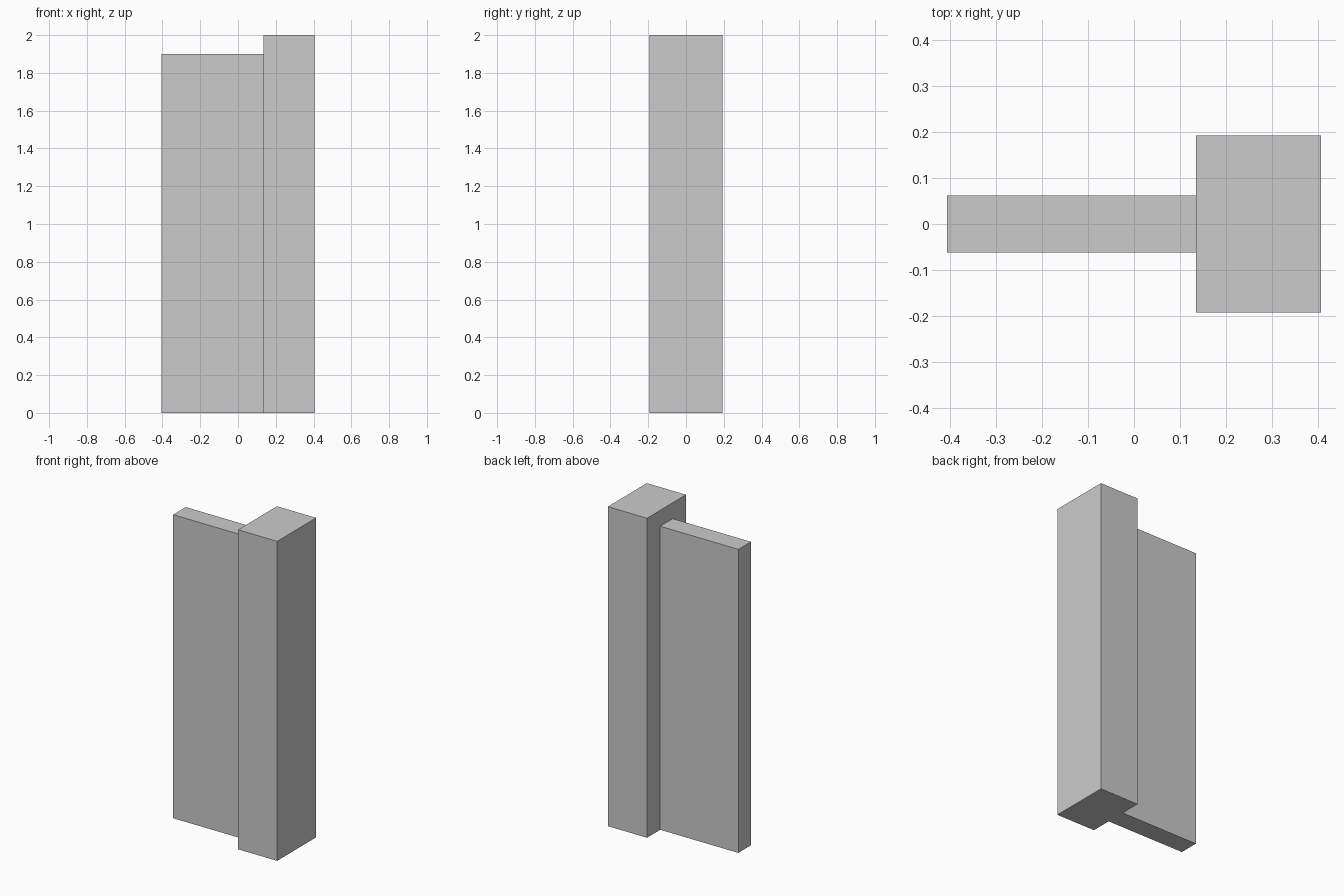
import bpy
import bmesh
import math

if "Cube" in bpy.data.objects:
    bpy.data.objects.remove(bpy.data.objects["Cube"])

HALF_LEN = 0.406      # overall half length in x
JOINT_X = 0.135       # where panel meets post
POST_Y = 0.1925       # post half depth
PANEL_Y = 0.062       # panel half depth
PANEL_TOP, POST_TOP = 1.9, 2.0

bm = bmesh.new()

# T-shaped footprint, split at the joint into panel and post
half = [(-HALF_LEN, PANEL_Y), (JOINT_X, PANEL_Y), (JOINT_X, POST_Y), (HALF_LEN, POST_Y)]
upper = [bm.verts.new((x, y, 0)) for x, y in half]
lower = [bm.verts.new((x, -y, 0)) for x, y in half]
panel = bm.faces.new([lower[0], lower[1], upper[1], upper[0]])
post = bm.faces.new([lower[1], lower[2], lower[3], upper[3], upper[2], upper[1]])


def raise_faces(faces, height, keep):
    """Extrude faces straight up and return the new top faces."""
    geom = bmesh.ops.extrude_face_region(bm, geom=faces, use_keep_orig=keep)["geom"]
    bmesh.ops.translate(bm, vec=(0, 0, height),
                        verts=[g for g in geom if isinstance(g, bmesh.types.BMVert)])
    return [g for g in geom if isinstance(g, bmesh.types.BMFace)]


# Both parts rise to the panel top, then the post continues
tops = raise_faces([panel, post], PANEL_TOP, True)
post_top = [f for f in tops if f.calc_center_median().x > JOINT_X]
raise_faces(post_top, POST_TOP - PANEL_TOP, False)
bmesh.ops.delete(bm, geom=[f for f in post_top if f.is_valid], context='FACES_ONLY')

# Merge coplanar faces and fix normals
bmesh.ops.dissolve_limit(bm, angle_limit=math.radians(1), verts=bm.verts[:], edges=bm.edges[:])
bmesh.ops.recalc_face_normals(bm, faces=bm.faces[:])

mesh = bpy.data.meshes.new("wall_panel_with_post")
bm.to_mesh(mesh)
bm.free()
obj = bpy.data.objects.new("wall_panel_with_post", mesh)
bpy.context.collection.objects.link(obj)
